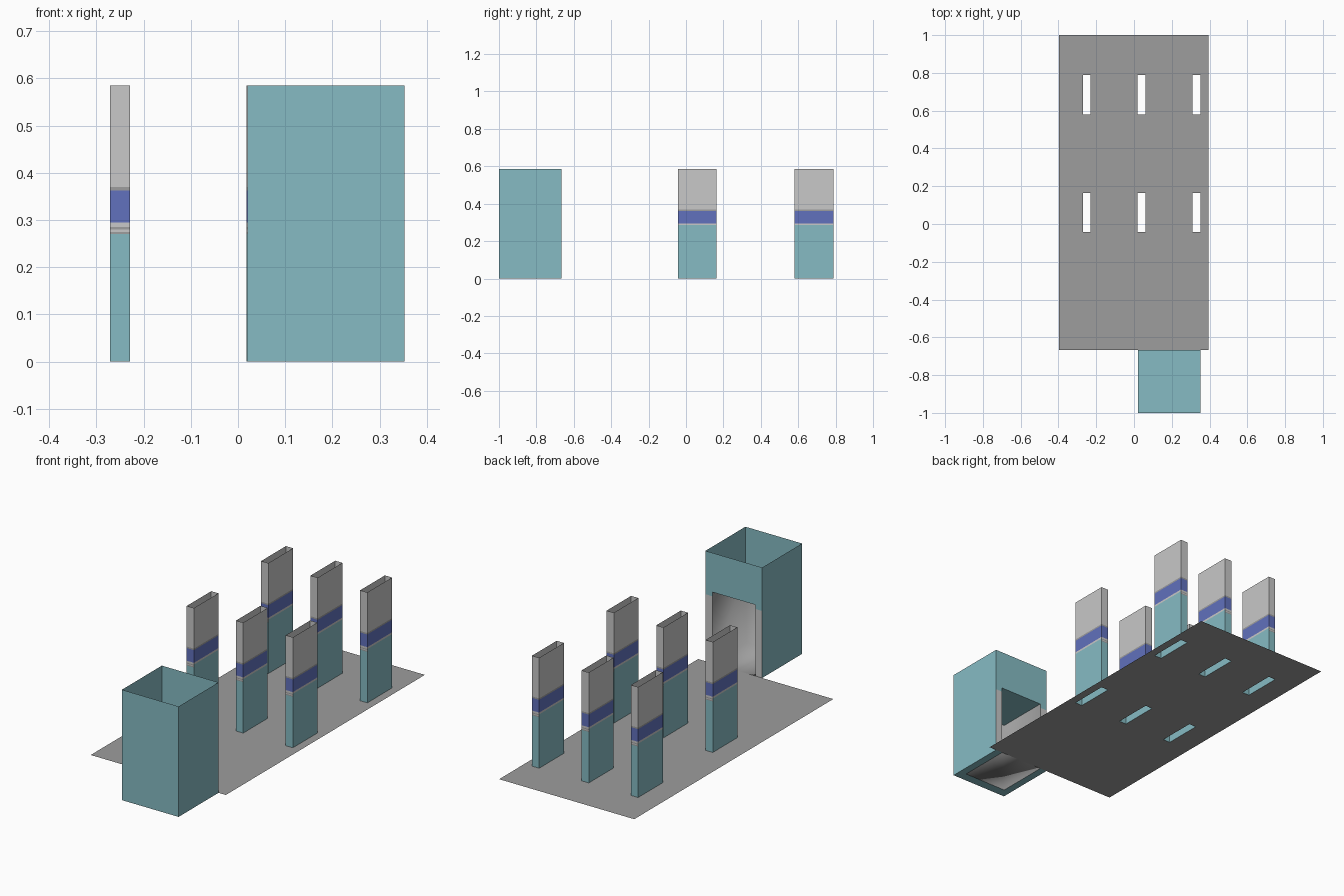
import bpy, bmesh

if "Cube" in bpy.data.objects:
    bpy.data.objects.remove(bpy.data.objects["Cube"])


def mat(name, r, g, b):
    m = bpy.data.materials.new(name)
    m.diffuse_color = (r, g, b, 1)
    m.use_nodes = True
    m.node_tree.nodes["Principled BSDF"].inputs["Base Color"].default_value = m.diffuse_color
    return m


TEAL = mat("teal", 0.24, 0.50, 0.55)
LIGHT = mat("light_grey", 0.58, 0.58, 0.58)
MID = mat("mid_grey", 0.34, 0.34, 0.34)
BLUE = mat("blue", 0.12, 0.165, 0.51)
MATS = [TEAL, LIGHT, MID, BLUE]


def build(name, quads, smooth=False):
    """quads: list of (four corners, material)."""
    bm = bmesh.new()
    for pts, m in quads:
        f = bm.faces.new([bm.verts.new(p) for p in pts])
        f.material_index = MATS.index(m)
        f.smooth = smooth
    bmesh.ops.remove_doubles(bm, verts=bm.verts, dist=1e-5)
    me = bpy.data.meshes.new(name)
    bm.to_mesh(me)
    bm.free()
    for m in MATS:
        me.materials.append(m)
    ob = bpy.data.objects.new(name, me)
    bpy.context.collection.objects.link(ob)
    return ob


def wall(a, b, z0, z1):
    """Upright quad from a to b, facing right of the travel direction."""
    return [(*a, z0), (*b, z0), (*b, z1), (*a, z1)]


def flat(x0, x1, y0, y1, z, up=True):
    q = [(x0, y0, z), (x1, y0, z), (x1, y1, z), (x0, y1, z)]
    return q if up else q[::-1]


H = 0.585
PX = [(-0.271, -0.229), (0.018, 0.060), (0.309, 0.351)]
PY = [(-0.042, 0.163), (0.581, 0.788)]

# paving sheet with slots where the pillars stand
xs = [-0.397] + [v for p in PX for v in p] + [0.395]
ys = [-0.666] + [v for p in PY for v in p] + [1.0]
cells = [(flat(xs[i], xs[i + 1], ys[j], ys[j + 1], 0), MID)
         for i in range(len(xs) - 1) for j in range(len(ys) - 1)
         if not (i % 2 and j % 2)]
build("paving", cells)

# open pillars with painted bands (height of band top, colour)
END_BANDS = [(0.27, TEAL), (0.275, MID), (0.28, LIGHT), (0.285, MID),
             (0.295, LIGHT), (0.362, BLUE), (0.37, MID), (H, LIGHT)]
SIDE_BANDS = [(0.285, TEAL), (0.295, LIGHT), (0.362, BLUE), (0.37, MID), (H, LIGHT)]
for j, (y0, y1) in enumerate(PY):
    for i, (x0, x1) in enumerate(PX):
        c = [(x0, y0), (x1, y0), (x1, y1), (x0, y1)]
        quads = []
        for k in range(4):
            z = 0
            for top, m in (SIDE_BANDS if k % 2 else END_BANDS):
                quads.append((wall(c[k], c[(k + 1) % 4], z, top), m))
                z = top
        build(f"pillar_{j + 1}_{i + 1}", quads)

# kiosk: open-topped box with a doorway in the back
X0, X1, Y0, Y1 = 0.02, 0.352, -1.0, -0.666
A0, A1, AY, DOOR, TRIM = 0.06, 0.312, -0.95, 0.377, 0.355
kiosk = [(wall((X0, Y0), (X1, Y0), 0, H), TEAL),
         (wall((X1, Y0), (X1, Y1), 0, H), TEAL),
         (wall((X0, Y1), (X0, Y0), 0, H), TEAL),
         (wall((X1, Y1), (X0, Y1), DOOR, H), TEAL),
         (flat(X0, X1, Y0, Y1, DOOR), TEAL),
         (flat(X0, X1, Y0, AY, 0, False), TEAL)]
for a, b in ((X0, A0), (A1, X1)):
    kiosk += [(wall((b, Y1), (a, Y1), 0, TRIM), LIGHT),
              (wall((b, Y1), (a, Y1), TRIM, DOOR), TEAL),
              (flat(a, b, AY, Y1, 0, False), TEAL)]
build("kiosk_shell", kiosk)

# alcove lining behind the doorway
build("kiosk_alcove", [(wall((A1, AY), (A0, AY), 0, DOOR), MID),
                       (wall((A0, AY), (A0, Y1), 0, DOOR), MID),
                       (wall((A1, Y1), (A1, AY), 0, DOOR), MID),
                       (flat(A0, A1, AY, Y1, 0), MID)], smooth=True)
